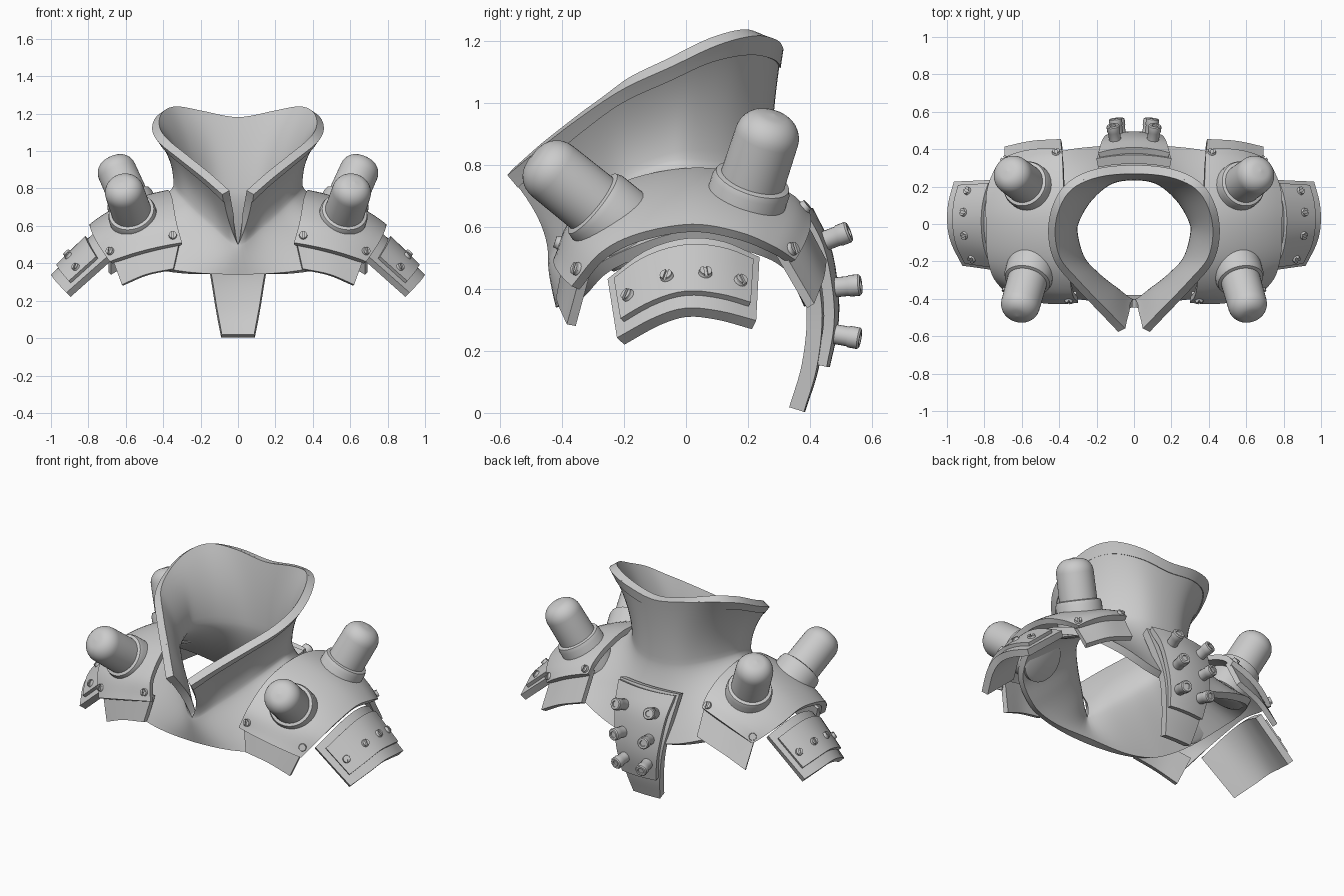
import bpy, bmesh, math
from mathutils import Vector as V

if "Cube" in bpy.data.objects:
    bpy.data.objects.remove(bpy.data.objects["Cube"])

REF = V((.3, 0, .1))


def spline(pts, t):
    """Catmull-Rom curve; ends lying on x = 0 continue into their mirror image."""
    pts = [V(p) for p in pts]

    def ghost(a, b):
        return V((-b.x, b.y, b.z)) if a.x == 0 else 2 * a - b
    q = [ghost(pts[0], pts[1])] + pts + [ghost(pts[-1], pts[-2])]
    s = min(max(t, 0), 1) * (len(pts) - 1)
    i = min(int(s), len(pts) - 2)
    k = s - i
    a, b, c, d = q[i:i + 4]
    return .5 * (2 * b + (c - a) * k + (2 * a - 5 * b + 4 * c - d) * k * k + (3 * b - a - 3 * c + d) * k ** 3)


def normal(f, u, v):
    def raw(u, v):
        e = 1e-3
        du = f(min(u + e, 1), v) - f(max(u - e, 0), v)
        dv = f(u, min(v + e, 1)) - f(u, max(v - e, 0))
        return du.cross(dv).normalized()
    sign = 1 if raw(.22, .5).dot(f(.22, .5) - REF) > 0 else -1
    return raw(u, v) * sign


def finish(name, bm, mirror):
    bmesh.ops.recalc_face_normals(bm, faces=bm.faces)
    me = bpy.data.meshes.new(name)
    bm.to_mesh(me)
    bm.free()
    ob = bpy.data.objects.new(name, me)
    bpy.context.collection.objects.link(ob)
    if mirror:
        ob.modifiers.new("Mirror", 'MIRROR').merge_threshold = .0005
    return ob


def sheet(name, f, nu, nv, lo, hi, us=(0, 1), vs=(0, 1), mirror=True):
    """Solid plate over surface f, between two offsets along its normal."""
    bm = bmesh.new()
    g = []
    for off in (lo, hi):
        for i in range(nu + 1):
            for j in range(nv + 1):
                u = us[0] + (us[1] - us[0]) * i / nu
                v = vs[0] + (vs[1] - vs[0]) * j / nv
                p = f(u, v)
                q = p + normal(f, u, v) * off
                if mirror:
                    q.x = 0 if abs(p.x) < 1e-4 else max(q.x, 0)
                g.append(bm.verts.new(q))
    n, m = nv + 1, (nu + 1) * (nv + 1)
    quads = []
    for i in range(nu):
        for j in range(nv):
            a = i * n + j
            quads += [(a, a + 1, a + n + 1, a + n), (m + a, m + a + n, m + a + n + 1, m + a + 1)]
    for j in range(nv):
        for a in (j, nu * n + j):
            quads.append((a, a + 1, m + a + 1, m + a))
    for i in range(nu):
        for a in (i * n, i * n + nv):
            quads.append((a, a + n, m + a + n, m + a))
    for q in quads:
        vs4 = [g[k] for k in q]
        if not all(abs(w.co.x) < 1e-4 for w in vs4):
            bm.faces.new(vs4)
    return finish(name, bm, mirror)


def lathe(name, profile, base, axis, seg=32, mirror=True, slot=False):
    """Revolved profile (radius, height) placed along an axis, optionally with a screw slot."""
    bm = bmesh.new()
    rings = [[bm.verts.new((r * math.cos(2 * math.pi * k / seg), r * math.sin(2 * math.pi * k / seg), h))
              for k in range(seg)] for r, h in profile]
    for a, b in zip(rings, rings[1:]):
        for k in range(seg):
            bm.faces.new((a[k], a[(k + 1) % seg], b[(k + 1) % seg], b[k]))
    bm.faces.new(rings[0])
    bm.faces.new(rings[-1])
    if slot:
        r, h = profile[-1]
        for s in (0, math.pi):
            arc = [s + math.radians(-75 + 150 * k / 8) for k in range(9)]
            lo, hi = [[bm.verts.new((r * math.cos(t), r * math.sin(t), z)) for t in arc] for z in (h, h + .008)]
            bm.faces.new(hi)
            for k in range(9):
                bm.faces.new((lo[k], lo[(k + 1) % 9], hi[(k + 1) % 9], hi[k]))
    bm.transform(V(axis).to_track_quat('Z', 'Y').to_matrix().to_4x4())
    bmesh.ops.translate(bm, verts=bm.verts, vec=V(base))
    return finish(name, bm, mirror)


def ruled(a, b, bulge=0):
    def f(u, v):
        p = spline(a, v).lerp(spline(b, v), u)
        return p + (p - V((.5, 0, .3))).normalized() * bulge * 4 * u * (1 - u)
    return f


# Collar: base edge, neck and rim, right half from back to front
BASE = [(0, .42, .36), (.2, .415, .38), (.42, .38, .46), (.62, .27, .54), (.72, .02, .59),
        (.63, -.25, .5), (.47, -.36, .40), (.28, -.405, .355), (0, -.42, .34)]
NECK = [(0, .275, .78), (.14, .25, .79), (.26, .15, .81), (.335, .02, .82), (.34, -.07, .81),
        (.3, -.2, .76), (.22, -.29, .68), (.12, -.37, .59), (0, -.445, .5)]
RIM = [(0, .31, 1.175), (.2, .29, 1.205), (.35, .22, 1.22), (.43, .1, 1.19), (.455, -.05, 1.12),
       (.42, -.2, 1.05), (.31, -.335, .96), (.19, -.46, .865), (.08, -.575, .77)]


def collar(u, v):
    b, n, r = spline(BASE, v), spline(NECK, v), spline(RIM, v)
    if u < .5:
        c, s, e, t = V((n.x * 1.02, n.y * 1.01, n.z - .25 * (n.z - b.z))), b, n, 2 * u
    else:
        c, s, e, t = V((n.x + .06 * v ** 16, n.y, n.z + .45 * (r.z - n.z))), n, r, 2 * u - 1
    return s * (1 - t) ** 2 + c * 2 * t * (1 - t) + e * t * t


sheet("collar", collar, 24, 48, -.042, 0)
sheet("collar_rim_trim", collar, 3, 48, -.03, .005, us=(.93, 1))

# Shoulder plates
INNER = [(.30, -.41, .505), (.33, -.36, .62), (.35, -.2, .735), (.37, .02, .78),
         (.375, .2, .755), (.38, .33, .70), (.385, .39, .64)]
OUTER = [(.68, -.36, .405), (.75, -.27, .51), (.78, -.15, .57), (.785, .02, .60),
         (.78, .17, .575), (.74, .28, .53), (.69, .345, .49)]
plate = ruled(INNER, OUTER, .03)
sheet("shoulder_plate", plate, 12, 36, -.02, .012)

# Hanging flaps below the shoulder plates
front = ruled([(.31, -.385, .53), (.5, -.37, .5), (.68, -.335, .45)],
              [(.345, -.415, .37), (.49, -.405, .34), (.62, -.38, .285)])
back = ruled([(.385, .36, .66), (.54, .35, .61), (.69, .31, .52)],
             [(.39, .45, .49), (.55, .44, .43), (.69, .41, .35)])
side = ruled([(.70, -.25, .43), (.75, -.13, .52), (.765, .0, .56), (.755, .12, .55), (.72, .235, .50)],
             [(.915, -.22, .24), (.975, -.1, .305), (.995, .0, .335), (.99, .11, .325), (.96, .225, .295)])
sheet("front_flap", front, 4, 10, -.025, .005)
sheet("back_flap", back, 4, 10, -.025, .005)
sheet("side_flap", side, 6, 16, -.035, .005)
sheet("side_flap_trim", side, 4, 16, .0, .025, us=(.15, .82), vs=(.06, .94))

# Slotted screws
SCREW = [(.022, -.02), (.022, .004), (.02, .007)]


def screw(name, f, u, v, off):
    n = normal(f, u, v)
    lathe(name, SCREW, f(u, v) + n * off, n, 16, slot=True)


for u in (.1, .91):
    for v in (.065, .935):
        screw("shoulder_screw", plate, u, v, .012)
for v in (.13, .38, .63, .86):
    screw("side_flap_screw", side, .56, v, .025)

# Domed canisters on ringed sockets
for name, base, tip in (("front_canister", (.54, -.195, .59), (.625, -.495, .832)),
                        ("back_canister", (.53, .175, .63), (.68, .285, .965))):
    axis = V(tip) - V(base)
    L = axis.length
    lathe(name + "_socket", [(.11, -.06), (.13, -.05), (.13, .12), (.123, .14), (.1, .147)], base, axis, 40)
    dome = [(.03 + .075 * math.cos(a), L - .085 + .08 * math.sin(a))
            for a in [math.pi / 2 * k / 8 for k in range(9)]]
    lathe(name, [(.107, .1)] + dome + [(.002, L)], base, axis, 40)


# Back guard strip with its riveted overlay
def strip(points, w0, w1, curve):
    def f(u, v):
        p = spline(points, u)
        x = (2 * v - 1) * (w0 + (w1 - w0) * u)
        return V((x, p.y - curve * x * x, p.z))
    return f


guard = strip([(1, .365, .66), (1, .425, .47), (1, .445, .32), (1, .425, .15), (1, .38, .005)], .2, .09, .5)
cover = strip([(1, .405, .66), (1, .462, .54), (1, .487, .4), (1, .487, .28), (1, .46, .15)], .19, .115, .8)
sheet("back_guard", guard, 20, 10, -.045, .005, mirror=False)
sheet("back_guard_cover", cover, 16, 10, -.03, .005, mirror=False)
for u in (.22, .49, .8):
    n = normal(cover, u, .79)
    lathe("back_stud", [(.032, -.03), (.032, .045), (.035, .05), (.035, .08), (.03, .086), (.018, .086), (.016, .08)],
          cover(u, .79), n, 20)

# Smooth shading with crisp edges
for ob in bpy.context.collection.objects:
    ob.select_set(True)
    bpy.context.view_layer.objects.active = ob
bpy.ops.object.shade_smooth_by_angle(angle=math.radians(35))
